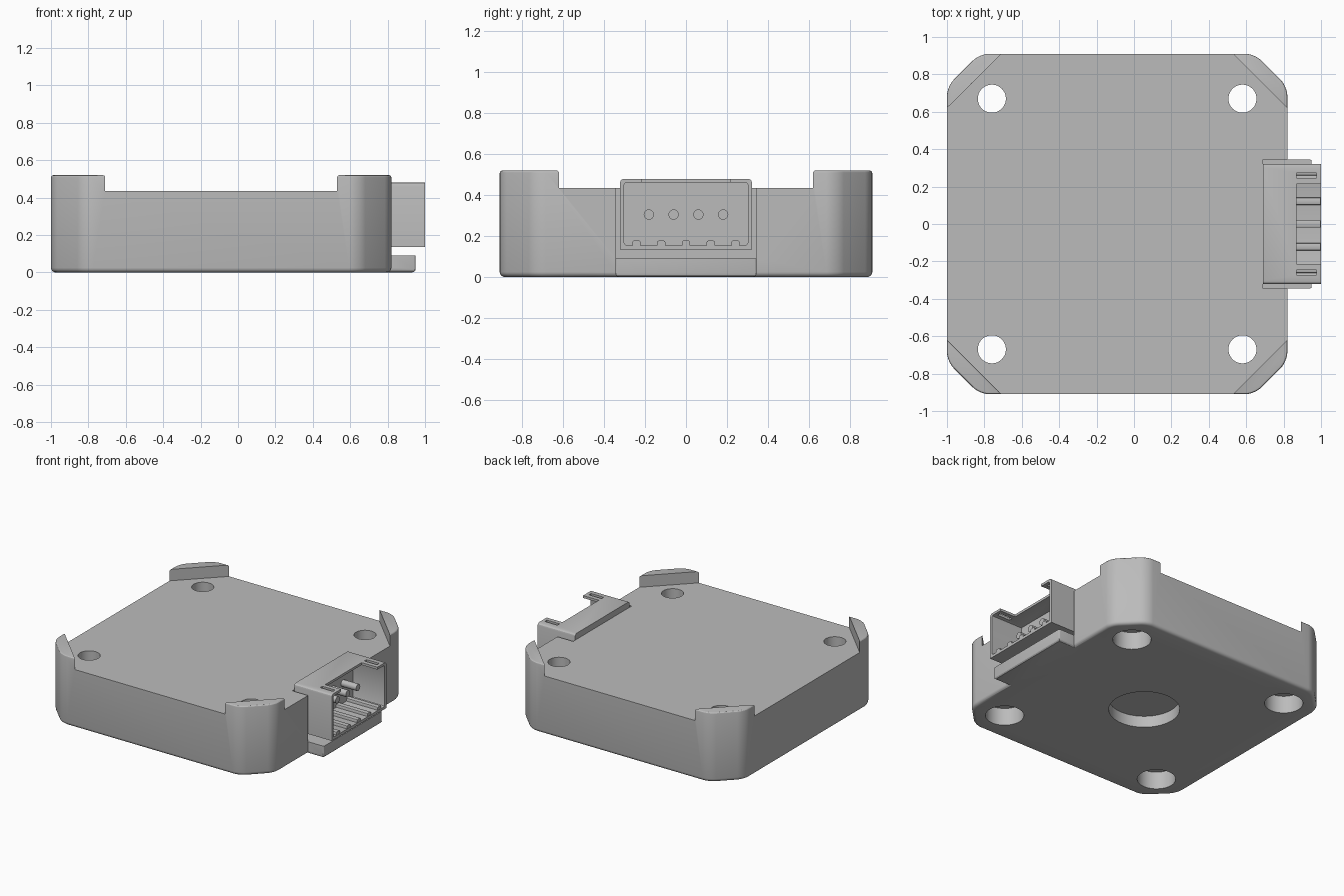
import bpy, bmesh

if "Cube" in bpy.data.objects:
    bpy.data.objects.remove(bpy.data.objects["Cube"], do_unlink=True)

grey = bpy.data.materials.new("plain grey")
grey.use_nodes = True
grey.diffuse_color = (0.5, 0.5, 0.5, 1)
grey.node_tree.nodes["Principled BSDF"].inputs["Base Color"].default_value = (0.5, 0.5, 0.5, 1)

CX = -0.09      # body centre in x
HALF = 0.91     # half width of the body


def finish(bm, name):
    bmesh.ops.recalc_face_normals(bm, faces=bm.faces)
    mesh = bpy.data.meshes.new(name)
    bm.to_mesh(mesh)
    bm.free()
    mesh.materials.append(grey)
    ob = bpy.data.objects.new(name, mesh)
    bpy.context.collection.objects.link(ob)
    return ob


def box_bm(x, y, z):
    bm = bmesh.new()
    bmesh.ops.create_cube(bm, size=1)
    for v in bm.verts:
        for i, (lo, hi) in enumerate((x, y, z)):
            v.co[i] = hi if v.co[i] > 0 else lo
    return bm


def bevel(bm, rule, width, segments):
    edges = [e for e in bm.edges if rule(e.verts[0].co, e.verts[1].co)]
    bmesh.ops.bevel(bm, geom=edges, offset=width, segments=segments,
                    profile=0.5, affect='EDGES')


def box(name, x, y, z):
    return finish(box_bm(x, y, z), name)


def cylinder(name, centre, radius, start, end, axis='Z', sides=48):
    bm = bmesh.new()
    bmesh.ops.create_cone(bm, cap_ends=True, segments=sides, radius1=radius,
                          radius2=radius, depth=end - start)
    mid = (start + end) / 2
    for v in bm.verts:
        a, b, c = v.co
        if axis == 'Z':
            v.co = (centre[0] + a, centre[1] + b, mid + c)
        else:
            v.co = (mid + c, centre[0] + a, centre[1] + b)
    return finish(bm, name)


def combine(target, tool, operation='DIFFERENCE'):
    mod = target.modifiers.new("cut", 'BOOLEAN')
    mod.operation = operation
    mod.solver = 'EXACT'
    mod.object = tool
    bpy.context.view_layer.objects.active = target
    bpy.ops.object.modifier_apply(modifier=mod.name)
    bpy.data.objects.remove(tool, do_unlink=True)


def smooth(ob):
    bpy.ops.object.select_all(action='DESELECT')
    ob.select_set(True)
    bpy.context.view_layer.objects.active = ob
    bpy.ops.object.shade_smooth_by_angle(angle=0.5)


def vertical(a, b):
    return abs(a.z - b.z) > 0.1


def low(a, b):
    return max(a.z, b.z) < 0.001


def high(top):
    return lambda a, b: min(a.z, b.z) > top - 0.001


# body block with clipped, rounded corners
TOP, DECK = 0.52, 0.435
bm = box_bm((CX - HALF, CX + HALF), (-HALF, HALF), (0, TOP))
bevel(bm, vertical, 0.175, 1)
bevel(bm, vertical, 0.05, 5)
bevel(bm, low, 0.025, 4)
bevel(bm, high(TOP), 0.012, 3)
body = finish(bm, "body")

# lowered deck that leaves four corner posts standing
bm = box_bm((CX - 1, CX + 1), (-1, 1), (DECK, 0.8))
bevel(bm, vertical, 0.47, 1)
combine(body, finish(bm, "deck_cutter"))

# connector notch and the tray under it
combine(body, box("notch_cutter", (0.69, 1.2), (-0.345, 0.345), (0.09, 0.8)))
bm = box_bm((0.6, 0.95), (-0.345, 0.345), (0, 0.09))
bevel(bm, lambda a, b: low(a, b) and (a.x > 0.9 or b.x > 0.9), 0.02, 3)
bevel(bm, lambda a, b: min(a.x, b.x) > 0.94 and abs(a.z - b.z) > 0.05, 0.012, 3)
combine(body, finish(bm, "tray"), 'UNION')

# screw holes with counterbores, and the round recess underneath
for sx in (-1, 1):
    for sy in (-1, 1):
        spot = (CX + sx * 0.67, sy * 0.67)
        combine(body, cylinder("bore_cutter", spot, 0.13, -0.1, 0.13))
        combine(body, cylinder("hole_cutter", spot, 0.075, 0.05, 0.8))
combine(body, cylinder("recess_cutter", (CX, 0), 0.24, -0.1, 0.085, sides=64))
smooth(body)

# connector shell
bm = box_bm((0.69, 1.0), (-0.322, 0.322), (0.135, 0.48))
bevel(bm, lambda a, b: abs(a.x - b.x) > 0.1 and a.z > 0.4, 0.02, 3)
shell = finish(bm, "connector_shell")
bm = box_bm((0.74, 1.2), (-0.302, 0.302), (0.155, 0.462))
bevel(bm, lambda a, b: abs(a.x - b.x) > 0.1, 0.012, 2)
combine(shell, finish(bm, "cavity_cutter"))
combine(shell, box("roof_cutter", (0.87, 1.2), (-0.215, 0.215), (0.4, 0.6)))
for s in (-1, 1):
    y = s * 0.26
    combine(shell, box("slot_cutter", (0.87, 0.975), (y - 0.013, y + 0.013), (0.4, 0.6)))
smooth(shell)

# ribs on the cavity floor
for i in range(-2, 3):
    y = i * 0.121
    bm = box_bm((0.735, 0.998), (y - 0.02, y + 0.02), (0.15, 0.178))
    bevel(bm, lambda a, b: abs(a.x - b.x) > 0.1 and a.z > 0.17, 0.008, 2)
    smooth(finish(bm, f"floor_rib_{i + 3}"))

# contact pins
for i in range(4):
    y = (i - 1.5) * 0.121
    smooth(cylinder(f"pin_{i + 1}", (y, 0.305), 0.025, 0.72, 0.865, 'X', 20))
